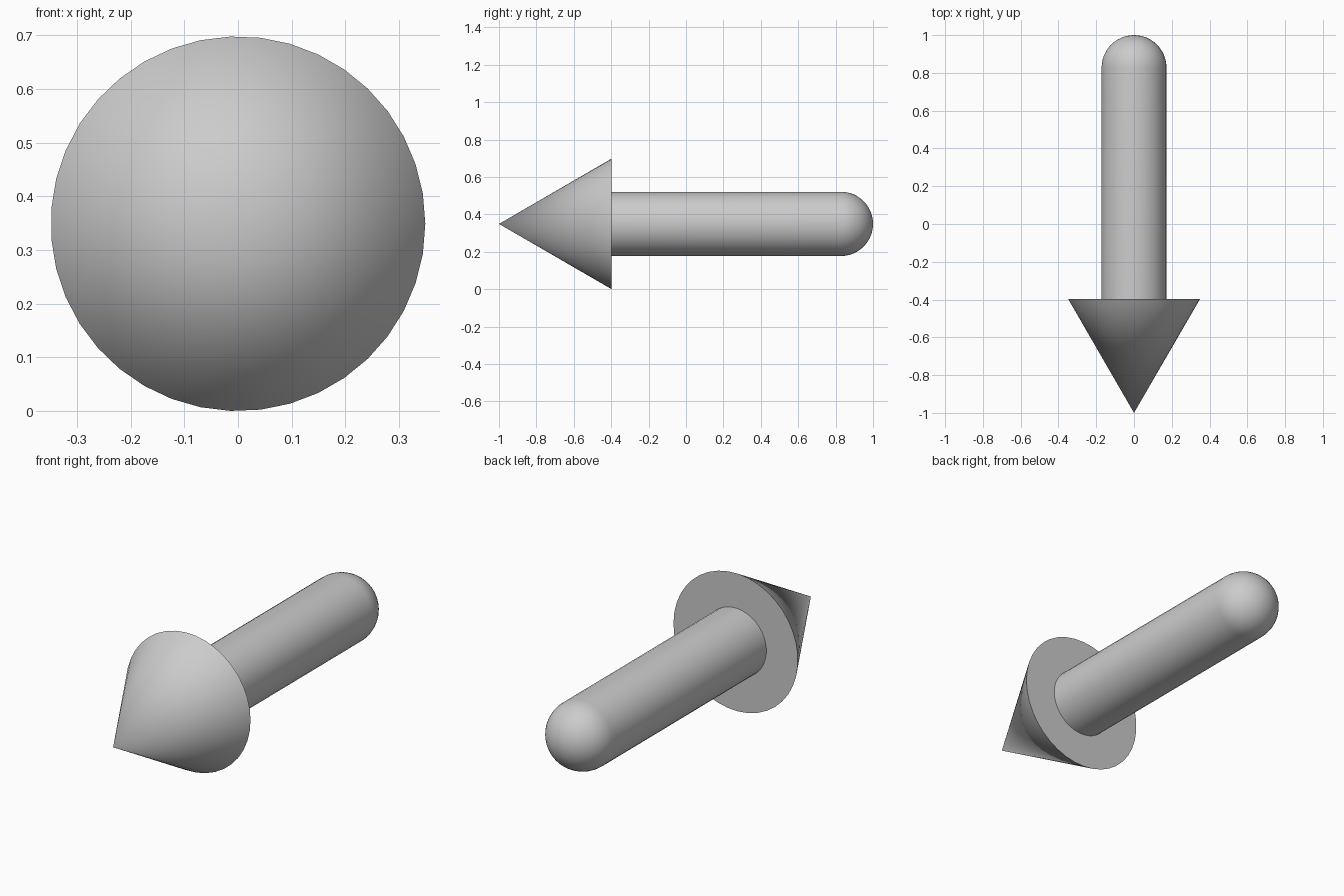
import bpy, bmesh, math

if "Cube" in bpy.data.objects:
    bpy.data.objects.remove(bpy.data.objects["Cube"])

SEGMENTS = 39
AXIS_Z = 0.349
HEAD_R, SHAFT_R = 0.349, 0.172
TIP_Y, BASE_Y, END_Y = -1.0, -0.398, 1.0


def lathe(name, profile):
    """Spin (radius, y) points around the horizontal arrow axis."""
    bm = bmesh.new()
    rings = []
    for r, y in profile:
        if r == 0:
            rings.append([bm.verts.new((0, y, AXIS_Z))] * SEGMENTS)
        else:
            angles = [math.tau * i / SEGMENTS for i in range(SEGMENTS)]
            rings.append([bm.verts.new((r * math.cos(a), y, AXIS_Z + r * math.sin(a)))
                          for a in angles])
    for a, b in zip(rings, rings[1:]):
        for i in range(SEGMENTS):
            j = (i + 1) % SEGMENTS
            bm.faces.new(dict.fromkeys((a[i], a[j], b[j], b[i])))
    # close a ring end with a flat cap
    for ring in (rings[0], rings[-1]):
        if ring[0] is not ring[1]:
            bm.faces.new(ring)
    bmesh.ops.recalc_face_normals(bm, faces=bm.faces)
    mesh = bpy.data.meshes.new(name)
    bm.to_mesh(mesh)
    bm.free()
    obj = bpy.data.objects.new(name, mesh)
    bpy.context.collection.objects.link(obj)
    bpy.ops.object.select_all(action='DESELECT')
    obj.select_set(True)
    bpy.context.view_layer.objects.active = obj
    bpy.ops.object.shade_smooth_by_angle(angle=math.radians(35))
    return obj


# Conical point with a flat back
lathe("arrow_head", [(0, TIP_Y), (HEAD_R, BASE_Y)])

# Round shaft, set slightly into the head, with a hemispherical end
STEPS = 12
dome = [(SHAFT_R * math.cos(t), END_Y - SHAFT_R + SHAFT_R * math.sin(t))
        for t in (math.pi / 2 * k / STEPS for k in range(STEPS))]
lathe("shaft", [(SHAFT_R, BASE_Y - 0.02)] + dome + [(0, END_Y)])
